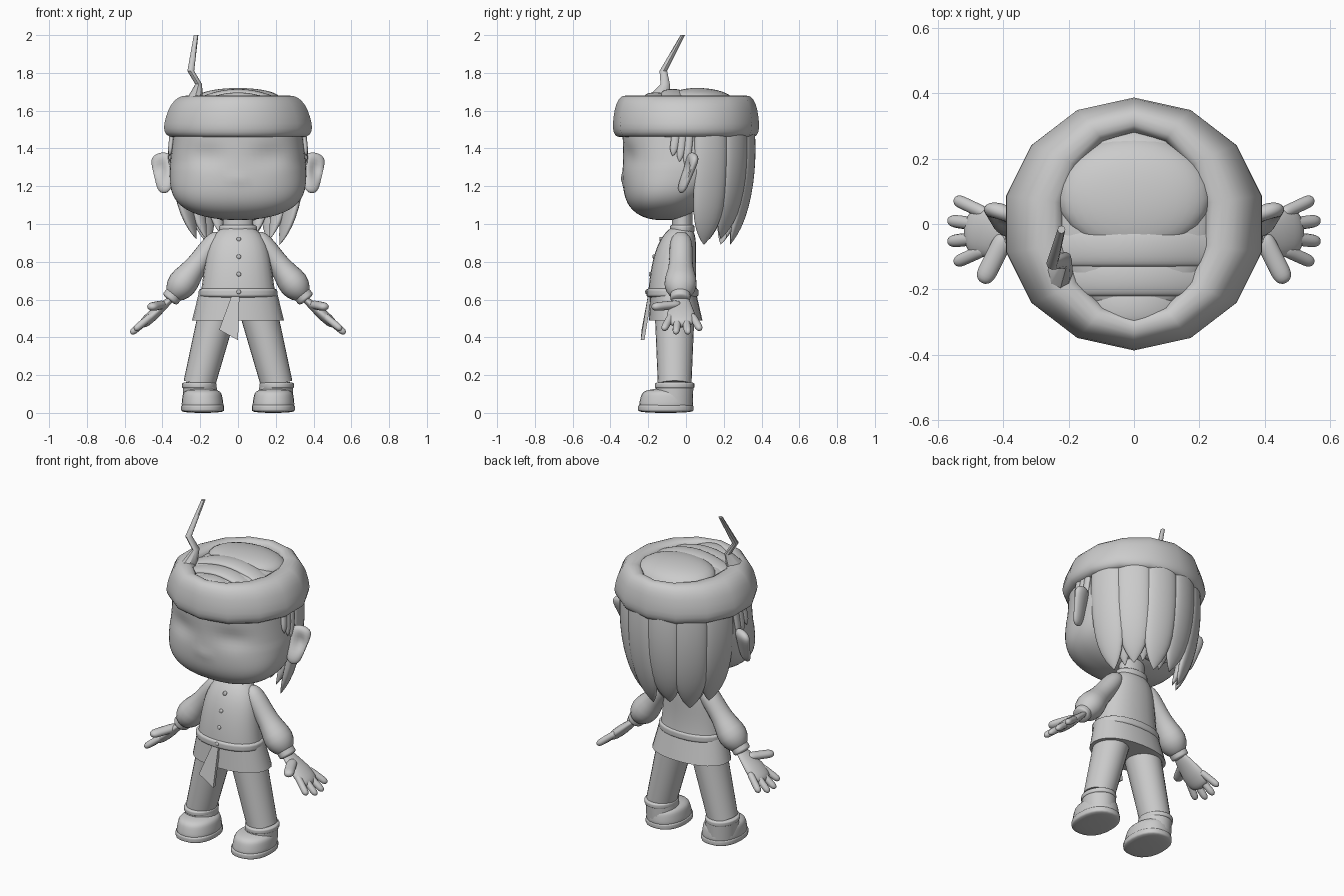
import bpy, bmesh, math
from mathutils import Vector

default_cube = bpy.data.objects.get("Cube")
if default_cube:
    bpy.data.objects.remove(default_cube)

grey = bpy.data.materials.new("plain_grey")
grey.use_nodes = True
grey.diffuse_color = (0.6, 0.6, 0.6, 1)
grey.node_tree.nodes["Principled BSDF"].inputs["Base Color"].default_value = grey.diffuse_color
parts = []
ACROSS, DEEP = (1, 0, 0), (0, 1, 0)


def finish(name, bm, side=1):
    """Turn the bmesh into a part, mirrored to the right when side is negative."""
    for vert in bm.verts:
        vert.co.x *= side
    bmesh.ops.remove_doubles(bm, verts=bm.verts, dist=0.0005)
    bmesh.ops.recalc_face_normals(bm, faces=bm.faces)
    mesh = bpy.data.meshes.new(name)
    bm.to_mesh(mesh)
    bm.free()
    mesh.materials.append(grey)
    part = bpy.data.objects.new(name, mesh)
    bpy.context.collection.objects.link(part)
    parts.append(part)
    return part


def power(value, exponent):
    return math.copysign(abs(value) ** exponent, value)


def loft(name, rings, axis=None, side=1, sides=24, square=2, caps=True):
    """Skin rings of (centre, half width, half depth); level rings unless a width axis is given."""
    bm = bmesh.new()
    loops = []
    for i, (centre, width, depth) in enumerate(rings):
        across, deep = Vector(ACROSS), Vector(DEEP)
        if axis is not None:
            along = rings[min(i + 1, len(rings) - 1)][0] - rings[max(i - 1, 0)][0]
            along.normalize()
            across = Vector(axis)
            across = (across - along * across.dot(along)).normalized()
            deep = along.cross(across)
        angles = [math.tau * k / sides for k in range(sides)]
        loops.append([bm.verts.new(centre + across * width * power(math.sin(a), 2 / square)
                                   + deep * depth * power(math.cos(a), 2 / square)) for a in angles])
    for lower, upper in zip(loops, loops[1:]):
        for k in range(sides):
            bm.faces.new((lower[k - 1], lower[k], upper[k], upper[k - 1]))
    if caps:
        bm.faces.new(loops[0])
        bm.faces.new(loops[-1])
    return finish(name, bm, side)


def rounded(t):
    return math.sqrt(max(0, 1 - abs(2 * t - 1) ** 6))


def pointed(t):
    return 1 - t ** 7


def domed(t):
    return math.sqrt(1 - t ** 4)


def puffed(t):
    return rounded(t) * (0.72 + 0.3 * math.exp(-((t - 0.78) / 0.2) ** 2))


def even(t):
    return 1


def limb(name, start, end, width, depth, shape=rounded, bend=(0, 0, 0), count=16, **options):
    """Sweep an oval from start to end, scaled by shape and bowed by bend."""
    rings = []
    for k in range(count + 1):
        t = (1 - math.cos(math.pi * k / count)) / 2
        centre = Vector(start).lerp(Vector(end), t) + Vector(bend) * 4 * t * (1 - t)
        rings.append((centre, width * shape(t), depth * shape(t)))
    return loft(name, rings, **options)


# Head: rounded jaw under straight sides, with soft eye hollows and a small nose
head_rings = []
for k in range(32):
    z = 1.02 + 0.58 * (k / 31) ** 1.5
    rise = min(1, (z - 1.02) / 0.3)
    swell = math.sqrt(1 - (1 - rise) ** 4)
    front, back = -0.13 - 0.205 * swell, -0.1 + 0.15 * swell + 0.24 * rise
    taper = 1 - 0.3 * max(0, z - 1.3)
    head_rings.append((Vector((0, (front + back) / 2, z)), 0.362 * swell * taper, (back - front) / 2))
head = loft("head", head_rings, sides=64, square=2.35)
for vert in head.data.vertices:
    x, y, z = vert.co
    if y < -0.1:
        socket = math.exp(-((abs(x) - 0.17) / 0.1) ** 2 - ((z - 1.36) / 0.06) ** 2)
        nose = math.exp(-(x / 0.03) ** 2 - ((z - 1.24) / 0.03) ** 2)
        vert.co.y += 0.02 * socket - 0.01 * nose
limb("neck", (0, -0.02, 0.9), (0, -0.02, 1.1), 0.08, 0.055, even)
limb("collar", (0, -0.02, 0.95), (0, -0.02, 1.0), 0.1, 0.065)

# Rolled hat brim: an oval section leaning inwards, open in the middle
brim_rings = []
for k in range(25):
    out, up = (power(wave(math.tau * k / 24), 0.8) for wave in (math.cos, math.sin))
    brim_rings.append((Vector((0, 0, 1.57 + 0.11 * up)),
                       0.31 + 0.08 * out - 0.035 * up, 0.333 + 0.05 * out - 0.015 * up))
loft("hat_brim", brim_rings, sides=14, caps=False)

# Hair on the crown: full dome, swept-back cap, bands across the front
limb("crown_dome", (0, 0, 1.58), (0, 0, 1.695), 0.25, 0.29, domed)
limb("crown_back", (0, 0.11, 1.6), (0, 0.06, 1.72), 0.24, 0.175, domed)
for i, half in enumerate((0.22, 0.21, 0.15)):
    y, z = -0.07 - 0.09 * i, 1.64 - 0.018 * i
    limb(f"crown_band_{i + 1}", (-half, y, z), (half, y, z), 0.06, 0.02, even, (0, 0, 0.055), axis=DEEP)

# Bent quill in the brim
quill = [((-0.23, -0.15, 1.66), 0.043, 0.065), ((-0.208, -0.11, 1.74), 0.018, 0.025),
         ((-0.25, -0.12, 1.81), 0.018, 0.02), ((-0.222, -0.017, 2), 0.012, 0.012)]
loft("quill", [(Vector(centre), width, depth) for centre, width, depth in quill], sides=8)

# Broad hair locks around the back, narrower ones tucked between, over a hidden filling
limb("hair_filling", (0, 0.16, 1), (0, 0.18, 1.6), 0.3, 0.13, lambda t: rounded(t) * (1 + t) / 2)
for i in range(11):
    angle = math.radians(23 + i * 13.4)
    tucked = i % 2
    out = Vector((math.cos(angle), math.sin(angle), 0))
    tip = 0.89 + 0.03 * (i % 4 // 2) + 0.03 * tucked
    limb(f"hair_lock_{i + 1}", out * (0.328 - 0.02 * tucked) + Vector((0, 0, 1.55)),
         out * (0.24 - 0.03 * tucked) + Vector((0, 0, tip)),
         0.093 - 0.035 * tucked, 0.034, pointed, out * 0.042, axis=(-out.y, out.x, 0))

# Mirrored parts: the left side is +x
for side, tag in ((1, "left"), (-1, "right")):
    for i in range(3):
        y, tip = -0.05 + 0.035 * i, 1.36 - 0.03 * i
        limb(f"{tag}_temple_lock_{i + 1}", (0.345, y, 1.5), (0.362, y - 0.02, tip), 0.022, 0.014,
             pointed, axis=DEEP, side=side)

    # Ear: swept-back cup with a hollow facing forward
    ear = limb(f"{tag}_ear", (0.385, -0.03, 1.165), (0.41, 0.045, 1.375), 0.06, 0.03,
               lambda t: rounded(t) * (0.65 + 0.4 * t), axis=(1, 0.4, 0), side=side)
    for vert in [v for v in ear.data.vertices if v.normal.y < -0.2]:
        vert.co.y += 0.03 * math.exp(-((abs(vert.co.x) - 0.41) / 0.03) ** 2 - ((vert.co.z - 1.29) / 0.05) ** 2)

    # Puffed sleeve and cuff
    limb(f"{tag}_sleeve", (0.09, -0.025, 0.95), (0.355, -0.03, 0.605), 0.085, 0.078, puffed, axis=DEEP, side=side)
    limb(f"{tag}_cuff", (0.33, -0.03, 0.64), (0.365, -0.03, 0.595), 0.053, 0.048, axis=DEEP, side=side)

    # Hand with spread fingers
    limb(f"{tag}_palm", (0.33, -0.03, 0.625), (0.515, -0.025, 0.46), 0.075, 0.029,
         lambda t: rounded(t) * min(1, 0.5 + 0.8 * t), axis=DEEP, side=side)
    for i, finger in enumerate(("little", "ring", "middle", "index")):
        reach = 0.02 * (i in (1, 2))
        limb(f"{tag}_{finger}_finger", (0.45, 0.03 - 0.035 * i, 0.52),
             (0.548 + reach, 0.076 - 0.065 * i, 0.44 - reach), 0.02, 0.019, axis=DEEP, side=side, sides=12)
    limb(f"{tag}_thumb", (0.39, -0.03, 0.575), (0.465, -0.18, 0.56), 0.03, 0.023, axis=ACROSS, side=side, sides=16)

    # Trouser leg with ankle band
    limb(f"{tag}_trouser_leg", (0.105, -0.06, 0.55), (0.206, -0.06, 0.15), 0.106, 0.1,
         lambda t: 1 - 0.16 * t, axis=DEEP, side=side)
    limb(f"{tag}_ankle_band", (0.205, -0.06, 0.125), (0.205, -0.06, 0.165), 0.092, 0.105, side=side)

    # Shoe: sole, rounded toe and ankle
    limb(f"{tag}_shoe_sole", (0.187, -0.107, 0), (0.187, -0.107, 0.05), 0.114, 0.147, side=side, square=2.3)
    limb(f"{tag}_shoe_toe", (0.187, -0.107, 0.01), (0.19, -0.1, 0.13), 0.112, 0.145,
         lambda t: rounded(t) * (1 - 0.15 * t * t), side=side, square=2.2)
    limb(f"{tag}_shoe_ankle", (0.2, -0.065, 0.05), (0.203, -0.06, 0.15), 0.09, 0.1, even, side=side)

# Shirt, sash and flared skirt
limb("shirt", (0, -0.02, 1), (0, -0.07, 0.63), 0.197, 0.13,
     lambda t: math.sqrt(1 - (1 - t) ** 6) * (0.75 + 0.25 * t), (0, -0.015, 0), square=2.2)
limb("sash", (0, -0.072, 0.605), (0, -0.072, 0.667), 0.208, 0.138, square=2.2)
limb("skirt", (0, -0.068, 0.64), (0, -0.055, 0.49), 0.243, 0.142, lambda t: 0.85 + 0.15 * t, square=2.2)
for i, y in enumerate((-0.133, -0.169, -0.189, -0.208)):
    z = 0.92 - 0.093 * i
    limb(f"button_{i + 1}", (0.004, y + 0.015, z), (0.004, y - 0.008, z), 0.012, 0.012, axis=ACROSS, sides=12)

# Hanging sash end
bm = bmesh.new()
outline = [(-0.03, -0.2, 0.63), (0.008, -0.2, 0.63), (0, -0.24, 0.385), (-0.1, -0.235, 0.44)]
bm.faces.new([bm.verts.new(point) for point in outline])
extruded = bmesh.ops.extrude_face_region(bm, geom=bm.faces[:])["geom"]
bmesh.ops.translate(bm, vec=(0, 0.02, 0), verts=[g for g in extruded if isinstance(g, bmesh.types.BMVert)])
finish("sash_end", bm)

# Smooth shading with sharp creases kept
for other in bpy.context.selected_objects:
    other.select_set(False)
for part in parts:
    part.select_set(True)
bpy.context.view_layer.objects.active = head
bpy.ops.object.shade_smooth_by_angle(angle=math.radians(45))
